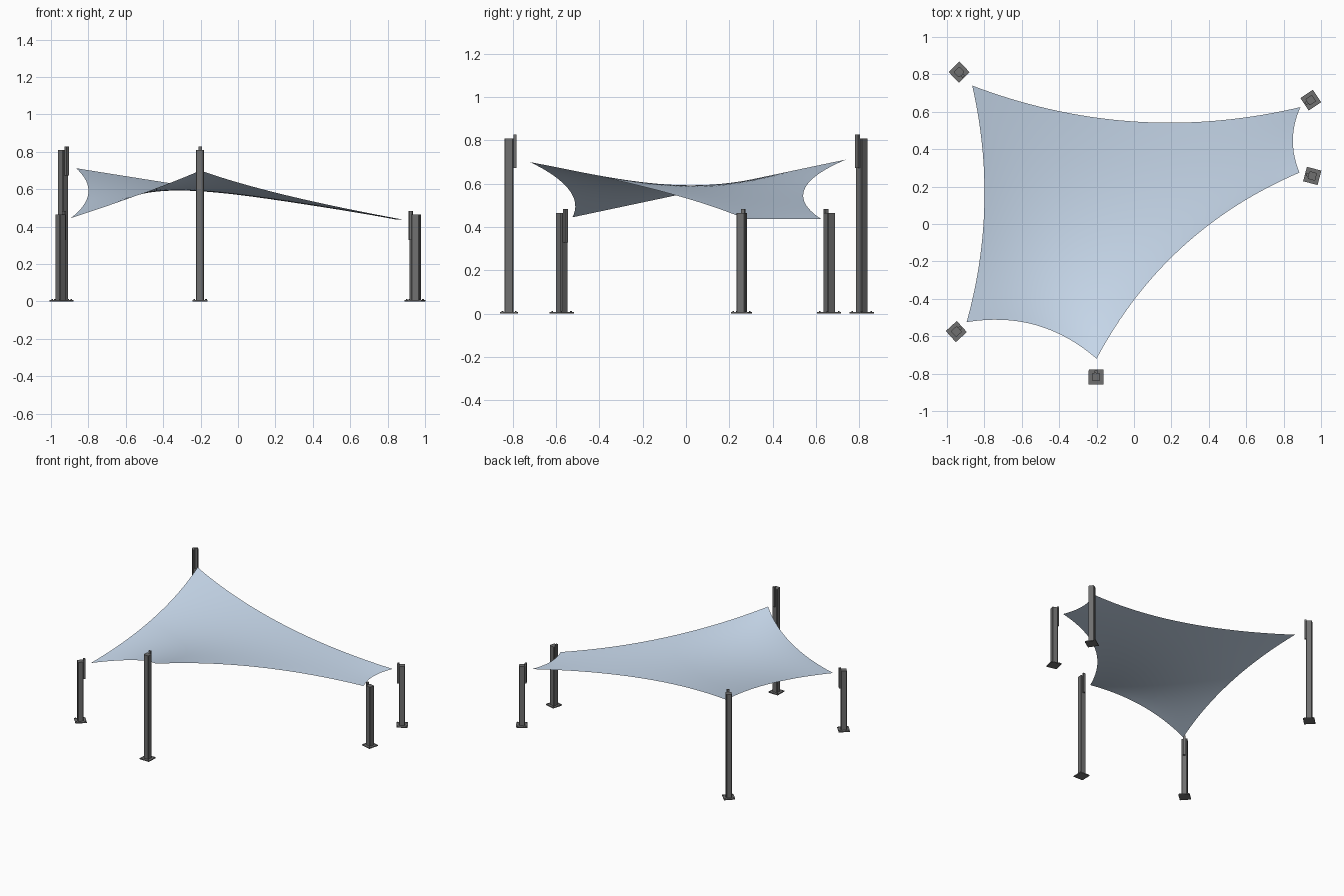
import bpy, bmesh, math
from mathutils import Vector, Matrix

if "Cube" in bpy.data.objects:
    bpy.data.objects.remove(bpy.data.objects["Cube"])

def material(name, color):
    m = bpy.data.materials.new(name)
    m.diffuse_color = (*color, 1)
    m.use_nodes = True
    m.node_tree.nodes["Principled BSDF"].inputs["Base Color"].default_value = m.diffuse_color
    return m

FABRIC = material("pale_blue_fabric", (0.60, 0.72, 0.87))
STEEL = material("dark_steel", (0.16, 0.16, 0.16))

def finish(name, bm, mat):
    me = bpy.data.meshes.new(name)
    bm.to_mesh(me)
    bm.free()
    me.materials.append(mat)
    ob = bpy.data.objects.new(name, me)
    bpy.context.collection.objects.link(ob)
    return ob

# Sail corners, and the posts standing behind them
corner = {
    "back_left": Vector((-0.865, 0.74, 0.712)),
    "back_right": Vector((0.89, 0.625, 0.437)),
    "right": Vector((0.885, 0.275, 0.437)),
    "front": Vector((-0.20, -0.72, 0.70)),
    "front_left": Vector((-0.895, -0.525, 0.445)),
}
posts = {
    "back_left": (-0.935, 0.812, 0.81),
    "back_right": (0.945, 0.662, 0.465),
    "right": (0.953, 0.257, 0.465),
    "front": (-0.203, -0.818, 0.81),
    "front_left": (-0.95, -0.575, 0.465),
}

# Posts: chamfered tube, base plate with bolts, fixing plate facing the sail
def box(bm, size, centre):
    m = Matrix.Translation(centre) @ Matrix.Diagonal((*size, 1))
    return bmesh.ops.create_cube(bm, size=1, matrix=m)["verts"]

def post(name, x, y, h):
    d = corner[name] - Vector((x, y, 0))
    bm = bmesh.new()
    vs = box(bm, (0.042, 0.042, h), (0, 0, h / 2))
    upright = [e for e in bm.edges
               if abs(e.verts[0].co.z - e.verts[1].co.z) > 0.1]
    bmesh.ops.bevel(bm, geom=upright, offset=0.004, segments=1, affect='EDGES')
    box(bm, (0.08, 0.08, 0.007), (0, 0, 0.0035))
    for sx in (-1, 1):
        for sy in (-1, 1):
            bmesh.ops.create_cone(bm, cap_ends=True, segments=6, radius1=0.004,
                                  radius2=0.004, depth=0.006,
                                  matrix=Matrix.Translation((sx * 0.031, sy * 0.031, 0.009)))
    box(bm, (0.014, 0.018, 0.155), (0.027, 0, h - 0.06))
    ob = finish(name + "_post", bm, STEEL)
    ob.location = (x, y, 0)
    ob.rotation_euler.z = math.atan2(d.y, d.x)

for n, p in posts.items():
    post(n, *p)

# Sail: four-sided patch with scalloped edges, relaxed like a taut membrane
def edge(a, b, sag, t):
    a, b = corner[a], corner[b]
    p = a.lerp(b, t)
    d = b - a
    inward = Vector((-d.y, d.x, 0)).normalized()
    return p + inward * sag * 4 * t * (1 - t)

NU, NV, K = 48, 32, 16

def bottom(i):
    if i <= K:
        return edge("front_left", "front", 0.085, i / K)
    return edge("front", "right", 0.13, (i - K) / (NU - K))

def top(i):
    return edge("back_left", "back_right", -0.135, i / NU)

def left(j):
    return edge("front_left", "back_left", -0.08, j / NV)

def right(j):
    return edge("right", "back_right", 0.038, j / NV)

P = []
for i in range(NU + 1):
    u = i / NU
    col = []
    for j in range(NV + 1):
        v = j / NV
        p = bottom(i) * (1 - v) + top(i) * v + left(j) * (1 - u) + right(j) * u
        p -= (bottom(0) * (1 - u) + bottom(NU) * u) * (1 - v)
        p -= (top(0) * (1 - u) + top(NU) * u) * v
        col.append(p)
    P.append(col)
for _ in range(350):
    for i in range(1, NU):
        for j in range(1, NV):
            avg = (P[i - 1][j] + P[i + 1][j] + P[i][j - 1] + P[i][j + 1]) / 4
            P[i][j] += (avg - P[i][j]) * 1.6

bm = bmesh.new()
V = [[bm.verts.new(p) for p in col] for col in P]
for i in range(NU):
    for j in range(NV):
        bm.faces.new((V[i][j], V[i + 1][j], V[i + 1][j + 1], V[i][j + 1])).smooth = True
finish("shade_sail", bm, FABRIC)
